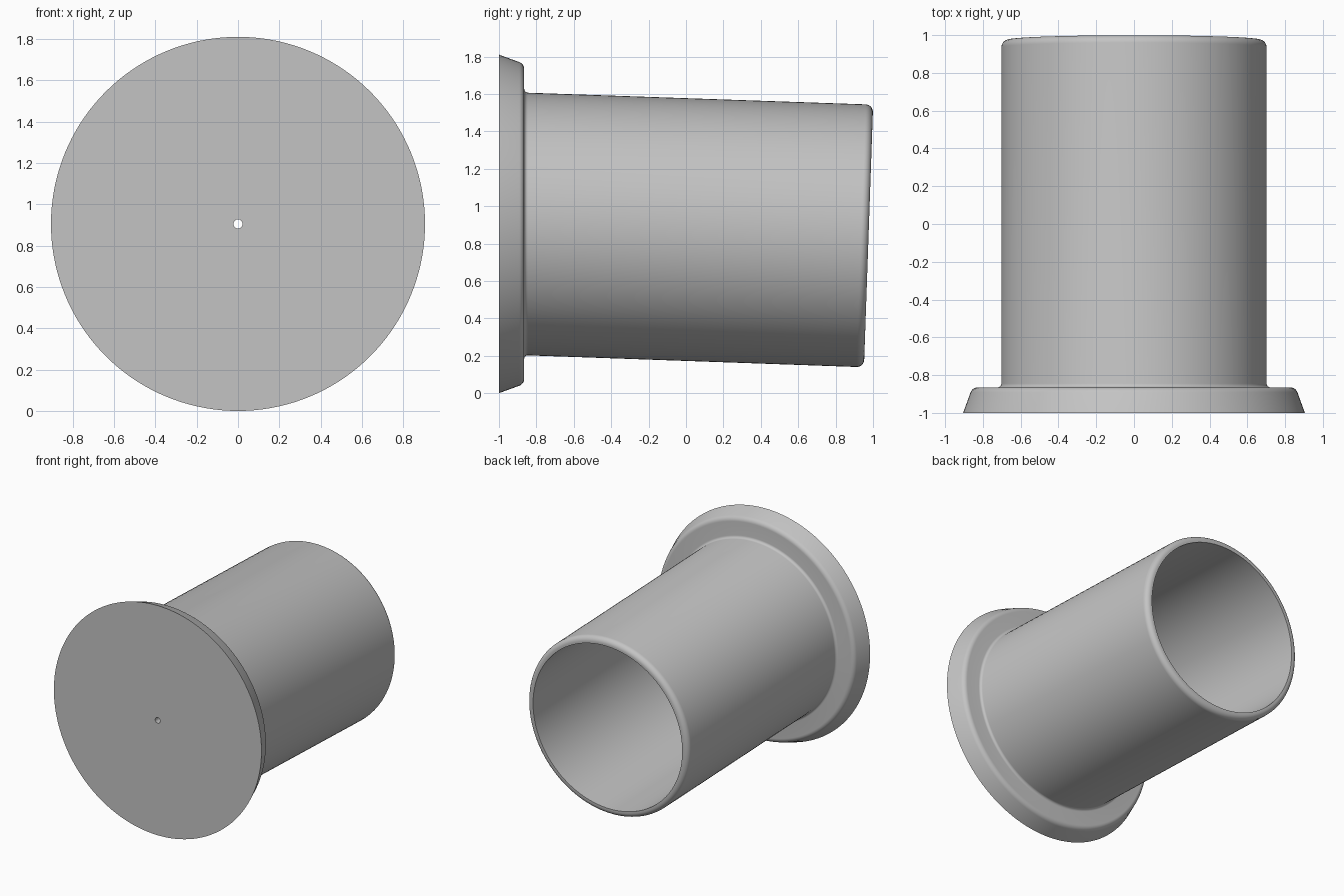
import bpy
import bmesh
from math import sin, cos, pi, radians, tan

cube = bpy.data.objects.get("Cube")
if cube:
    bpy.data.objects.remove(cube)

SEGMENTS = 144
CENTRE_Z = 0.905          # flange centre height
FLANGE_BACK = -0.865
TUBE_END = 0.976
SLOPE = tan(radians(2))   # downward tilt of the tube


def arc(y, r, radius, start, end, steps=7):
    """Rounded corner as (y, radius) points."""
    points = []
    for i in range(steps + 1):
        a = radians(start + (end - start) * i / steps)
        points.append((y + radius * cos(a), r + radius * sin(a)))
    return points


# Profile sections: flange and floor stand upright, the tube rim leans with the tube
flange = [(-1, 0.022), (-1, 0.905)] + arc(-0.905, 0.8277, 0.04, 70, 0)
root = arc(FLANGE_BACK + 0.02, 0.722, 0.02, 180, 270, 5)
rim = arc(TUBE_END - 0.04, 0.662, 0.04, 90, 0) + [(TUBE_END, 0.65)]
floor = [(-0.88, 0.65), (-0.88, 0.022)]

profile = [(y, r, 0) for y, r in flange + root]
profile += [(y, r, SLOPE) for y, r in rim]
profile += [(y, r, 0) for y, r in floor]

# Loft the profile around the bent axis into one closed shell
bm = bmesh.new()
rings = []
for y, r, lean in profile:
    centre = CENTRE_Z
    if r > 0.1:
        centre -= SLOPE * max(0, y - FLANGE_BACK)
    ring = []
    for i in range(SEGMENTS):
        a = 2 * pi * i / SEGMENTS
        up = r * cos(a)
        ring.append(bm.verts.new((r * sin(a), y + lean * up, centre + up)))
    rings.append(ring)

for k, ring in enumerate(rings):
    following = rings[(k + 1) % len(rings)]
    for i in range(SEGMENTS):
        j = (i + 1) % SEGMENTS
        bm.faces.new((ring[i], ring[j], following[j], following[i]))
bmesh.ops.recalc_face_normals(bm, faces=bm.faces)

mesh = bpy.data.meshes.new("flanged_tube")
bm.to_mesh(mesh)
bm.free()
tube = bpy.data.objects.new("flanged_tube", mesh)
bpy.context.collection.objects.link(tube)

# Plain grey finish
grey = bpy.data.materials.new("plain grey")
grey.use_nodes = True
colour = (0.55, 0.55, 0.55, 1)
grey.diffuse_color = colour
grey.node_tree.nodes["Principled BSDF"].inputs["Base Color"].default_value = colour
mesh.materials.append(grey)

# Smooth curved surfaces, sharp rims
bpy.ops.object.select_all(action="DESELECT")
tube.select_set(True)
bpy.context.view_layer.objects.active = tube
bpy.ops.object.shade_smooth_by_angle(angle=radians(30))
